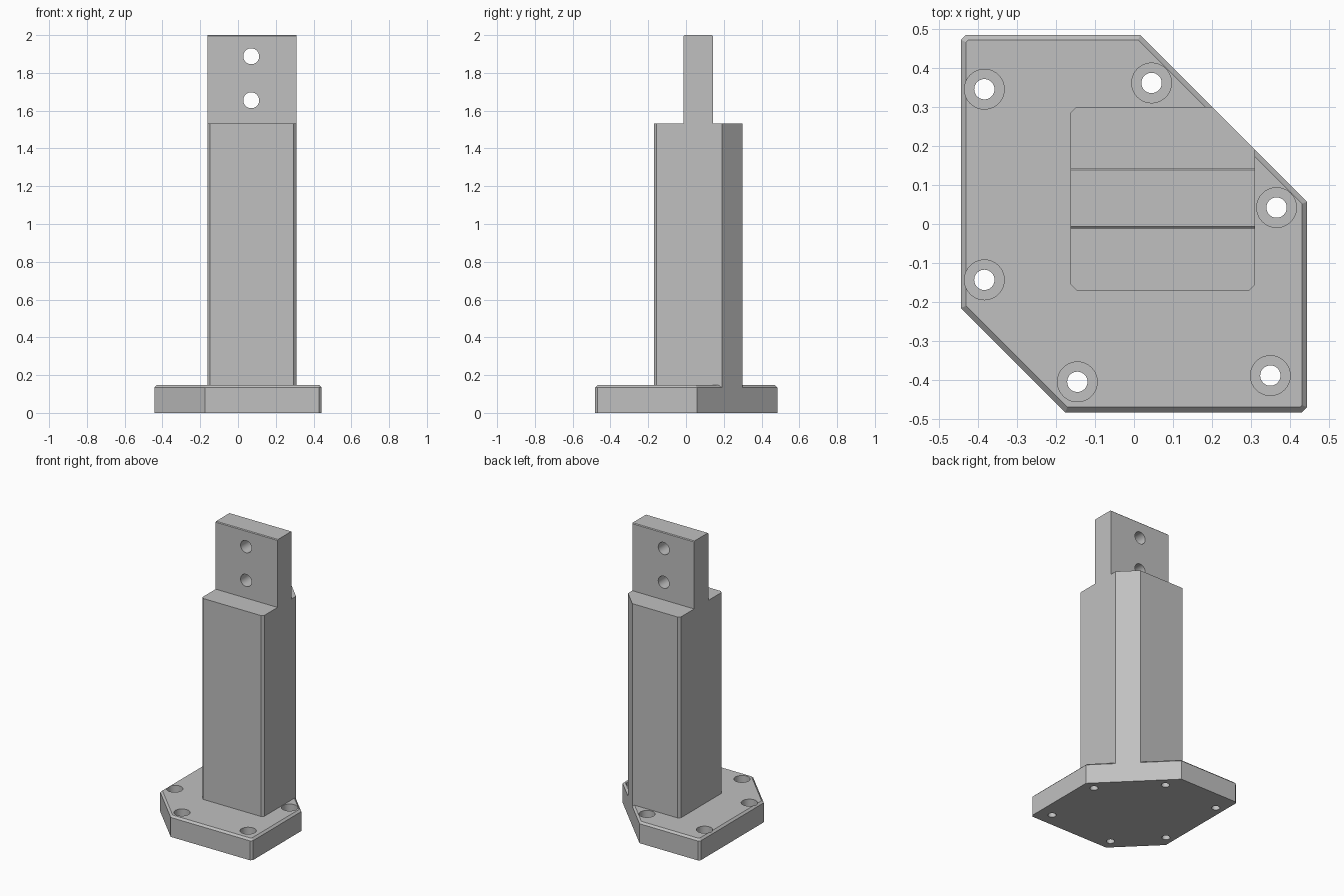
import bpy
import bmesh
from mathutils import Vector, Matrix

cube = bpy.data.objects.get("Cube")
if cube:
    bpy.data.objects.remove(cube, do_unlink=True)

grey = bpy.data.materials.new("plain_grey")
grey.use_nodes = True
colour = (0.53, 0.53, 0.53, 1)
grey.diffuse_color = colour
grey.node_tree.nodes["Principled BSDF"].inputs["Base Color"].default_value = colour


def finish(name, bm):
    bmesh.ops.recalc_face_normals(bm, faces=bm.faces[:])
    mesh = bpy.data.meshes.new(name)
    bm.to_mesh(mesh)
    bm.free()
    mesh.materials.append(grey)
    obj = bpy.data.objects.new(name, mesh)
    bpy.context.collection.objects.link(obj)
    return obj


def prism(outline, z0, z1):
    bm = bmesh.new()
    face = bm.faces.new([bm.verts.new((x, y, z0)) for x, y in outline])
    top = bmesh.ops.extrude_face_region(bm, geom=[face])["geom"]
    bmesh.ops.translate(bm, vec=(0, 0, z1 - z0),
                        verts=[v for v in top if isinstance(v, bmesh.types.BMVert)])
    bmesh.ops.recalc_face_normals(bm, faces=bm.faces[:])
    return bm


def bevel_edges(bm, rule, width):
    edges = [e for e in bm.edges if rule(e.verts[0].co, e.verts[1].co)]
    bmesh.ops.bevel(bm, geom=edges, offset=width, segments=1, affect='EDGES')


def drill(obj, centre, radius, length, axis=(0, 0, 1)):
    bm = bmesh.new()
    turn = Vector((0, 0, 1)).rotation_difference(Vector(axis)).to_matrix().to_4x4()
    bmesh.ops.create_cone(bm, cap_ends=True, segments=40, radius1=radius, radius2=radius,
                          depth=length, matrix=Matrix.Translation(centre) @ turn)
    cutter = finish("hole_cutter", bm)
    cutter.hide_render = True
    mod = obj.modifiers.new("hole", 'BOOLEAN')
    mod.operation = 'DIFFERENCE'
    mod.solver = 'EXACT'
    mod.object = cutter
    bpy.context.view_layer.objects.active = obj
    bpy.ops.object.modifier_apply(modifier=mod.name)
    bpy.data.objects.remove(cutter, do_unlink=True)


def smooth_holes(obj):
    bpy.ops.object.select_all(action='DESELECT')
    obj.select_set(True)
    bpy.context.view_layer.objects.active = obj
    bpy.ops.object.shade_smooth_by_angle(angle=0.4)


# Base plate: clipped rectangle with a chamfered top rim
PLATE_TOP, CHAMFER = 0.147, 0.013
SHOULDER = PLATE_TOP - CHAMFER
c = CHAMFER
bm = prism([(-0.443 + c, 0.484), (0.016, 0.484), (0.443, 0.057), (0.443, -0.482 + c),
            (0.443 - c, -0.482), (-0.176, -0.482), (-0.443, -0.215), (-0.443, 0.484 - c)],
           0, PLATE_TOP)
bevel_edges(bm, lambda a, b: min(a.z, b.z) > SHOULDER, CHAMFER)
plate = finish("base_plate", bm)

# Counterbored bolt holes
BORE_DEPTH = 0.065
for x, y in [(-0.383, 0.345), (0.045, 0.361), (0.365, 0.042),
             (0.349, -0.388), (-0.145, -0.404), (-0.383, -0.143)]:
    drill(plate, (x, y, PLATE_TOP), 0.051, 2 * BORE_DEPTH)
    drill(plate, (x, y, 0), 0.026, 1)
smooth_holes(plate)

# Column: chamfered square, its back left corner cut flush with the plate
L, R, F, B, k = -0.162, 0.31, -0.17, 0.30, 0.015
bm = prism([(L + k, F), (R - k, F), (R, F + k), (R, 0.19), (0.20, B), (L + k, B),
            (L, B - k), (L, F + k)], SHOULDER, 1.533)
finish("column", bm)

# Mounting tab with lightly chamfered top edges
bm = prism([(L, -0.012), (R, -0.012), (R, 0.143), (L, 0.143)], 1.533, 2.0)
bevel_edges(bm, lambda a, b: min(a.z, b.z) > 1.9 and abs(a.x - b.x) > 0.1, 0.005)
tab = finish("mounting_tab", bm)
for z in (1.655, 1.888):
    drill(tab, (0.07, 0.065, z), 0.042, 1, (0, 1, 0))
smooth_holes(tab)
